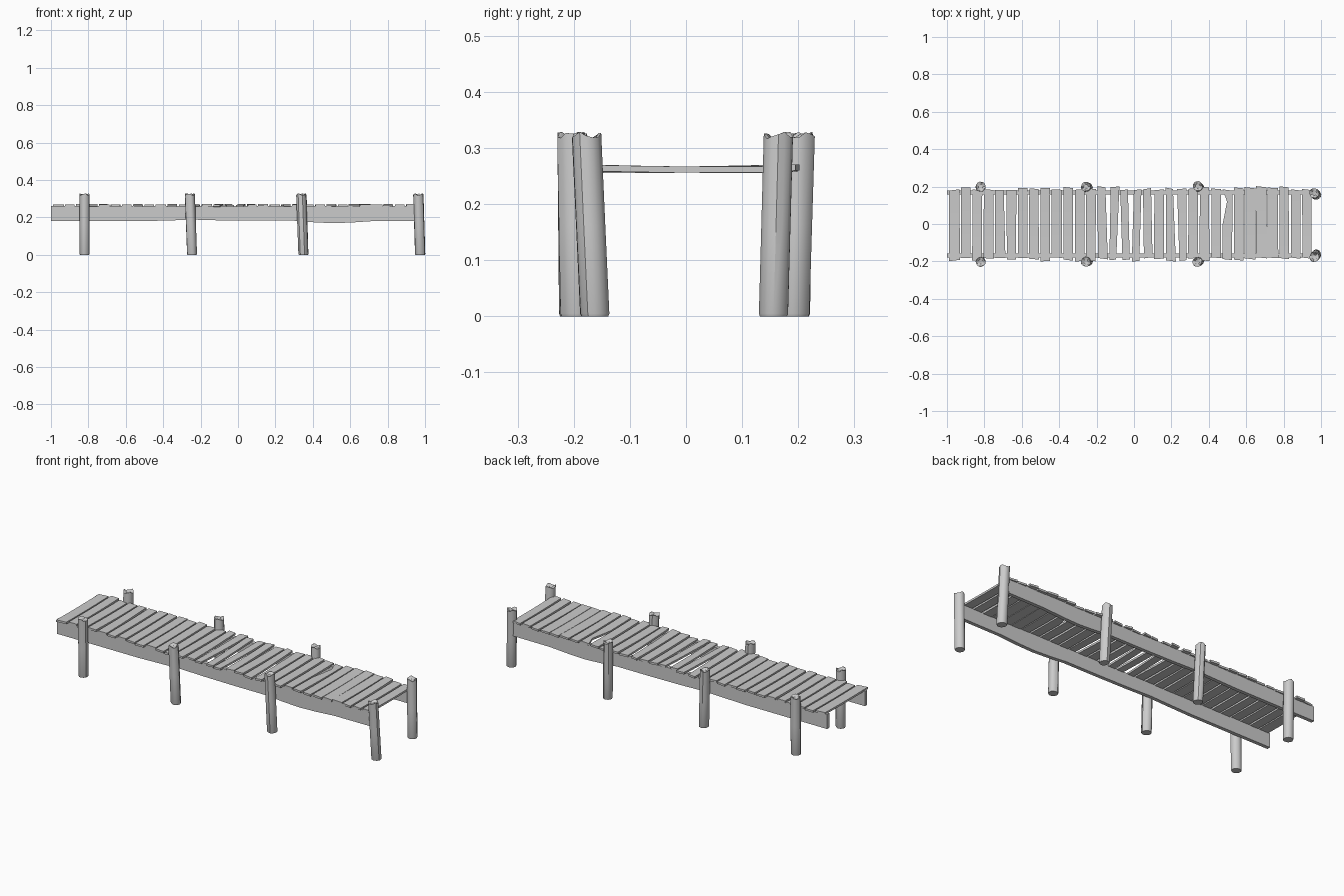
import bpy, bmesh, math, random
from mathutils import Vector

if "Cube" in bpy.data.objects:
    bpy.data.objects.remove(bpy.data.objects["Cube"])

random.seed(4)


def make_object(name, bm):
    bmesh.ops.recalc_face_normals(bm, faces=bm.faces)
    mesh = bpy.data.meshes.new(name)
    bm.to_mesh(mesh)
    bm.free()
    ob = bpy.data.objects.new(name, mesh)
    bpy.context.collection.objects.link(ob)
    return ob


def loft(bm, rings):
    """Skin a list of equal rings and cap both ends."""
    vs = [[bm.verts.new(p) for p in ring] for ring in rings]
    n = len(vs[0])
    for a, b in zip(vs, vs[1:]):
        for i in range(n):
            bm.faces.new((a[i], a[(i + 1) % n], b[(i + 1) % n], b[i]))
    bm.faces.new(vs[0])
    bm.faces.new(vs[-1])


# Side beams: worn lower edge as (x, z)
lower_edge = [(-1, .18), (-.5, .18), (-.35, .184), (-.24, .188), (-.1, .184),
              (.1, .182), (.3, .182), (.4, .174), (.5, .169), (.6, .172),
              (.72, .18), (.96, .181)]
for side, name in ((-1, "front_beam"), (1, "back_beam")):
    bm = bmesh.new()
    y0, y1 = side * .158, side * .178
    loft(bm, [[(x, y0, z), (x, y1, z), (x, y1, .261), (x, y0, .261)]
              for x, z in lower_edge])
    make_object(name, bm)

# Deck planks: evenly spaced, slightly crooked
# damage: plank index -> (left front, left back, right front, right back) shifts
damage = {4: (0, 0, .004, -.006), 13: (.004, 0, .004, -.008),
          14: (.002, .01, -.012, .004), 15: (.012, 0, 0, -.012),
          16: (0, .012, -.01, .002), 17: (.006, 0, 0, -.006),
          20: (.014, 0, 0, 0), 19: (0, 0, .003, -.012)}
tight = {0, 9, 26, 27, 28}
for i in range(32):
    x = -.96 + .0608 * i
    half = .029 if i in tight else .0255
    front = -.188 + random.uniform(-.012, .008)
    back = .188 + random.uniform(-.008, .012)
    lf, lb, rf, rb = damage.get(i, (0, 0, 0, 0))
    lf += random.uniform(-.002, .002)
    rb += random.uniform(-.002, .002)
    skew = random.uniform(-.004, .004)
    tilt = random.uniform(-.002, .002)
    rings = []
    for k in range(7):
        t = k / 6
        y = front + (back - front) * t
        left = x - half + lf * (1 - t) + lb * t
        right = x + half + rf * (1 - t) + rb * t
        if i == 24 and k in (4, 5):  # chipped edge
            left += (.012, .024)[k - 4]
        dz = tilt * (1 - 2 * t) - .002 * math.sin(math.pi * t)
        ye = skew if k in (0, 6) else 0  # crooked saw cut
        rings.append([(left, y + ye, .258 + dz), (right, y - ye, .258 + dz),
                      (right, y - ye, .269 + dz), (left, y + ye, .269 + dz)])
    bm = bmesh.new()
    loft(bm, rings)
    make_object(f"deck_plank_{i + 1}", bm)

# Leaning posts: (bottom x, bottom y, top x, top y)
posts = [(-.82, -.2, -.82, -.203), (-.246, -.198, -.258, -.202),
         (.35, -.197, .338, -.203), (.974, -.163, .964, -.178),
         (-.82, .195, -.82, .2), (-.246, .193, -.258, .2),
         (.35, .193, .34, .203), (.974, .156, .964, .165)]
SIDES = 14
for n, (bx, by, tx, ty) in enumerate(posts):
    bm = bmesh.new()
    wob = [random.uniform(.94, 1.04) for _ in range(SIDES)]
    rings = []
    # last ring is a sunken, splintered top
    for t, r, ragged in ((0, .0245, 0), (.015, .0265, 0), (.5, .0265, 0),
                         (.985, .0265, 1), (.985, .0225, 1), (.965, .012, 0)):
        ring = []
        for s in range(SIDES):
            a = 2 * math.pi * s / SIDES
            z = .326 * t
            if ragged:
                z += .005 * math.sin(3 * a + n) + .0025 * (s % 2)
            ring.append((bx + (tx - bx) * t + r * wob[s] * math.cos(a),
                         by + (ty - by) * t + r * wob[s] * math.sin(a), z))
        rings.append(ring)
    loft(bm, rings)
    ob = make_object(("front" if n < 4 else "back") + f"_post_{n % 4 + 1}", bm)
    bpy.ops.object.select_all(action='DESELECT')
    ob.select_set(True)
    bpy.context.view_layer.objects.active = ob
    bpy.ops.object.shade_smooth_by_angle(angle=math.radians(35))
